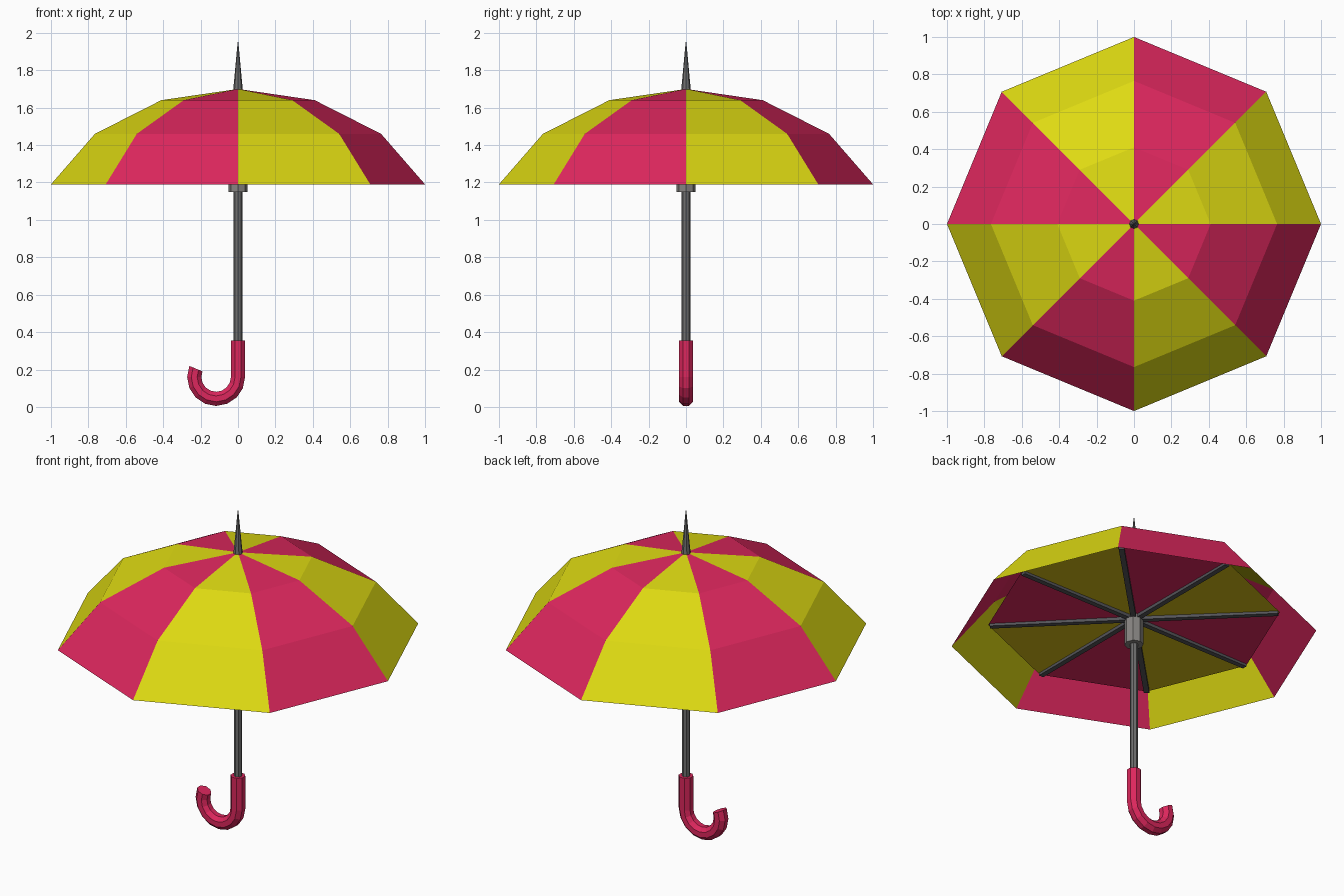
import bpy, bmesh, math
from mathutils import Vector

if "Cube" in bpy.data.objects:
    bpy.data.objects.remove(bpy.data.objects["Cube"])


def material(name, rgb):
    m = bpy.data.materials.new(name)
    m.diffuse_color = (*rgb, 1)
    m.use_nodes = True
    m.node_tree.nodes["Principled BSDF"].inputs["Base Color"].default_value = m.diffuse_color
    return m


PINK = material("pink cloth", (0.72, 0.02, 0.11))
YELLOW = material("yellow cloth", (0.73, 0.70, 0.006))
LINING_YELLOW = material("ochre lining", (0.66, 0.50, 0.008))
STEEL = material("steel grey", (0.16, 0.16, 0.16))
HUB_GREY = material("hub grey", (0.24, 0.23, 0.22))
RIB_GREY = material("dark rib grey", (0.09, 0.09, 0.10))
N = 8


def finish(name, bm, mats, fix_normals=True):
    if fix_normals:
        bmesh.ops.recalc_face_normals(bm, faces=bm.faces[:])
    me = bpy.data.meshes.new(name)
    bm.to_mesh(me)
    bm.free()
    for m in mats:
        me.materials.append(m)
    ob = bpy.data.objects.new(name, me)
    bpy.context.collection.objects.link(ob)
    return ob


def panels(name, apex_z, rings, mats, up):
    """Octagonal dome with gores in alternating colours."""
    bm = bmesh.new()
    apex = bm.verts.new((0, 0, apex_z))
    loops = [[bm.verts.new((r * math.cos(math.tau * i / N), r * math.sin(math.tau * i / N), z))
              for i in range(N)] for r, z in rings]
    for i in range(N):
        j = (i + 1) % N
        faces = [bm.faces.new((apex, loops[0][i], loops[0][j]))]
        for a, b in zip(loops, loops[1:]):
            faces.append(bm.faces.new((a[i], b[i], b[j], a[j])))
        for f in faces:
            f.material_index = i % 2
            if not up:
                f.normal_flip()
    return finish(name, bm, mats, False)


def cone(name, r1, r2, z1, z2, mat):
    bm = bmesh.new()
    bmesh.ops.create_cone(bm, cap_ends=True, segments=N, radius1=r1, radius2=r2, depth=z2 - z1)
    bmesh.ops.translate(bm, verts=bm.verts[:], vec=(0, 0, (z1 + z2) / 2))
    return finish(name, bm, [mat])


# Canopy and its flat lining
panels("canopy", 1.70, [(0.41, 1.64), (0.765, 1.46), (1.0, 1.19)], [YELLOW, PINK], True)
panels("canopy_lining", 1.32, [(0.80, 1.315)], [LINING_YELLOW, PINK], False)

# Ribs under each seam
bm = bmesh.new()
for i in range(N):
    a = math.tau * i / N
    d, s = Vector((math.cos(a), math.sin(a), 0)), Vector((-math.sin(a), math.cos(a), 0))
    cube = bmesh.ops.create_cube(bm, size=1)["verts"]
    for v in cube:
        c = v.co.copy()
        v.co = d * (0.41 + c.x * 0.76) + s * (c.y * 0.03) + Vector((0, 0, 1.31 + c.z * 0.02))
finish("ribs", bm, [RIB_GREY])

# Shaft, hub and tip
cone("shaft", 0.023, 0.023, 0.32, 1.70, STEEL)
cone("hub", 0.052, 0.052, 1.15, 1.32, HUB_GREY)
cone("tip", 0.026, 0.002, 1.69, 1.95, STEEL)

# Hooked handle swept along a J-shaped path
R, T, CZ = 0.117, 0.041, 0.160
path = [(0, 0.355, 0)] + [
    (-R + R * math.cos(t), CZ - R * math.sin(t), t)
    for t in (math.radians(22.5 * k) for k in range(10))]
bm = bmesh.new()
rings = []
for x, z, t in path:
    side = Vector((math.cos(t), 0, -math.sin(t)))
    ring = []
    for i in range(N):
        a = math.tau * (i + 0.5) / N
        ring.append(bm.verts.new(Vector((x, 0, z)) + side * T * math.cos(a)
                                 + Vector((0, T * math.sin(a), 0))))
    rings.append(ring)
for p, q in zip(rings, rings[1:]):
    for i in range(N):
        j = (i + 1) % N
        bm.faces.new((p[i], p[j], q[j], q[i]))
bm.faces.new(rings[0])
bm.faces.new(rings[-1])
finish("handle", bm, [PINK])
